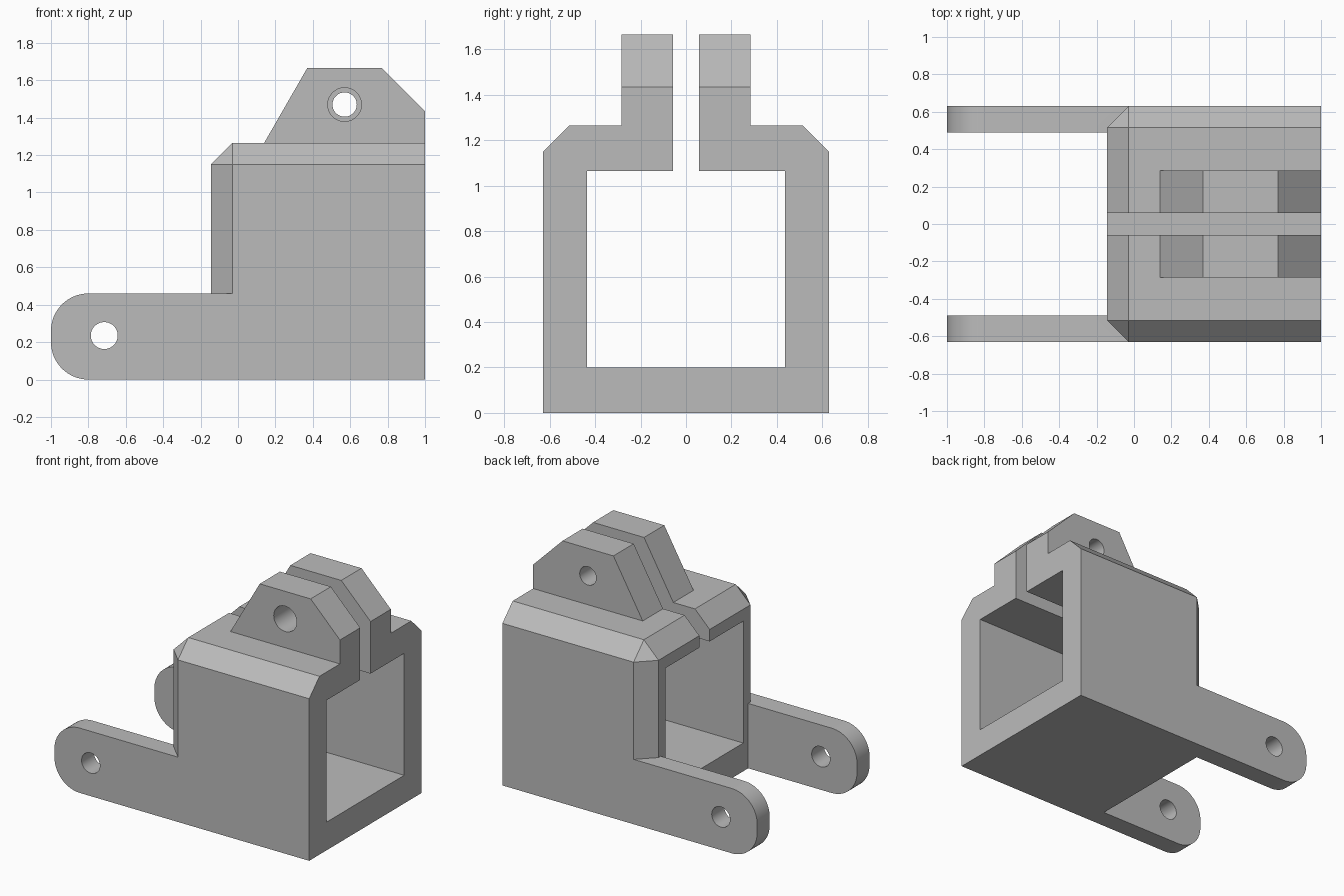
import bpy, bmesh, math
from mathutils import Vector

old = bpy.data.objects.get("Cube")
if old:
    bpy.data.objects.remove(old, do_unlink=True)

HALF_W = 0.63      # half width of the body
BACK = -0.145      # open end of the body carrying the arms
TOP = 1.265
CHAMFER = 0.115
ARM_H = 0.46

gray = bpy.data.materials.new("plain gray")
gray.use_nodes = True
color = (0.5, 0.5, 0.5, 1)
gray.diffuse_color = color
gray.node_tree.nodes["Principled BSDF"].inputs["Base Color"].default_value = color


def add_object(name, bm):
    bmesh.ops.recalc_face_normals(bm, faces=bm.faces)
    mesh = bpy.data.meshes.new(name)
    bm.to_mesh(mesh)
    bm.free()
    mesh.materials.append(gray)
    obj = bpy.data.objects.new(name, mesh)
    bpy.context.collection.objects.link(obj)
    return obj


def prism(name, outline, y0, y1):
    """Extrude an x-z outline from y0 to y1."""
    bm = bmesh.new()
    face = bm.faces.new([bm.verts.new((x, y0, z)) for x, z in outline])
    ext = bmesh.ops.extrude_face_region(bm, geom=[face])
    moved = [g for g in ext["geom"] if isinstance(g, bmesh.types.BMVert)]
    bmesh.ops.translate(bm, verts=moved, vec=Vector((0, y1 - y0, 0)))
    return add_object(name, bm)


def box(name, x0, x1, y0, y1, z0, z1):
    return prism(name, [(x0, z0), (x1, z0), (x1, z1), (x0, z1)], y0, y1)


def arc(cx, cz, r, start, end, steps):
    angles = [math.radians(start + (end - start) * i / steps) for i in range(steps + 1)]
    return [(cx + r * math.cos(a), cz + r * math.sin(a)) for a in angles]


def pin(name, cx, cz, r, y0, y1):
    return prism(name, arc(cx, cz, r, 0, 360, 48)[:-1], y0, y1)


def combine(target, tool, operation):
    mod = target.modifiers.new("combine", 'BOOLEAN')
    mod.operation = operation
    mod.solver = 'EXACT'
    mod.object = tool
    bpy.context.view_layer.objects.active = target
    bpy.ops.object.modifier_apply(modifier=mod.name)
    bpy.data.objects.remove(tool, do_unlink=True)


# Body block with chamfered top sides and arm-side edges
body = box("bracket_body", BACK, 1, -HALF_W, HALF_W, 0, TOP)
bm = bmesh.new()
bm.from_mesh(body.data)


def chamfered(edge):
    mid = (edge.verts[0].co + edge.verts[1].co) / 2
    on_side = abs(abs(mid.y) - HALF_W) < 0.001
    on_back = abs(mid.x - BACK) < 0.001
    on_top = abs(mid.z - TOP) < 0.001
    return on_side + on_back + on_top == 2


bmesh.ops.bevel(bm, geom=[e for e in bm.edges if chamfered(e)], offset=CHAMFER,
                offset_type='OFFSET', segments=1, affect='EDGES', profile=0.5)
bm.to_mesh(body.data)
bm.free()

# Round-ended arms on both sides
R = 0.2
arm = ([(0.2, 0), (0.2, ARM_H)] + arc(R - 1, ARM_H - R, R, 90, 180, 16)
       + arc(R - 1, R, R, 180, 270, 16))
for side, label in ((-1, "right"), (1, "left")):
    y0, y1 = sorted((side * 0.49, side * HALF_W))
    combine(body, prism(label + "_arm", arm, y0, y1), 'UNION')

# Top lug, split in two by the slot
lug = [(0.14, TOP), (0.37, 1.665), (0.77, 1.665), (1, 1.435), (1, 1.15), (0.14, 1.15)]
combine(body, prism("lug", lug, -0.285, 0.285), 'UNION')

# Tunnel, slot and pin holes
combine(body, box("tunnel_cutter", -2, 2, -0.435, 0.435, 0.2, 1.065), 'DIFFERENCE')
combine(body, box("slot_cutter", -2, 2, -0.058, 0.058, 0.9, 2), 'DIFFERENCE')
combine(body, pin("wide_lug_hole", 0.57, 1.47, 0.09, -0.5, 0), 'DIFFERENCE')
combine(body, pin("narrow_lug_hole", 0.57, 1.47, 0.065, 0, 0.5), 'DIFFERENCE')
combine(body, pin("arm_hole", -0.715, 0.235, 0.072, -1, 1), 'DIFFERENCE')

# Clean coplanar faces and shade
bm = bmesh.new()
bm.from_mesh(body.data)
bmesh.ops.remove_doubles(bm, verts=bm.verts, dist=0.0001)
bmesh.ops.dissolve_limit(bm, angle_limit=0.01, verts=bm.verts, edges=bm.edges)
bm.to_mesh(body.data)
bm.free()
bpy.ops.object.select_all(action='DESELECT')
body.select_set(True)
bpy.context.view_layer.objects.active = body
bpy.ops.object.shade_smooth_by_angle(angle=math.radians(30))
